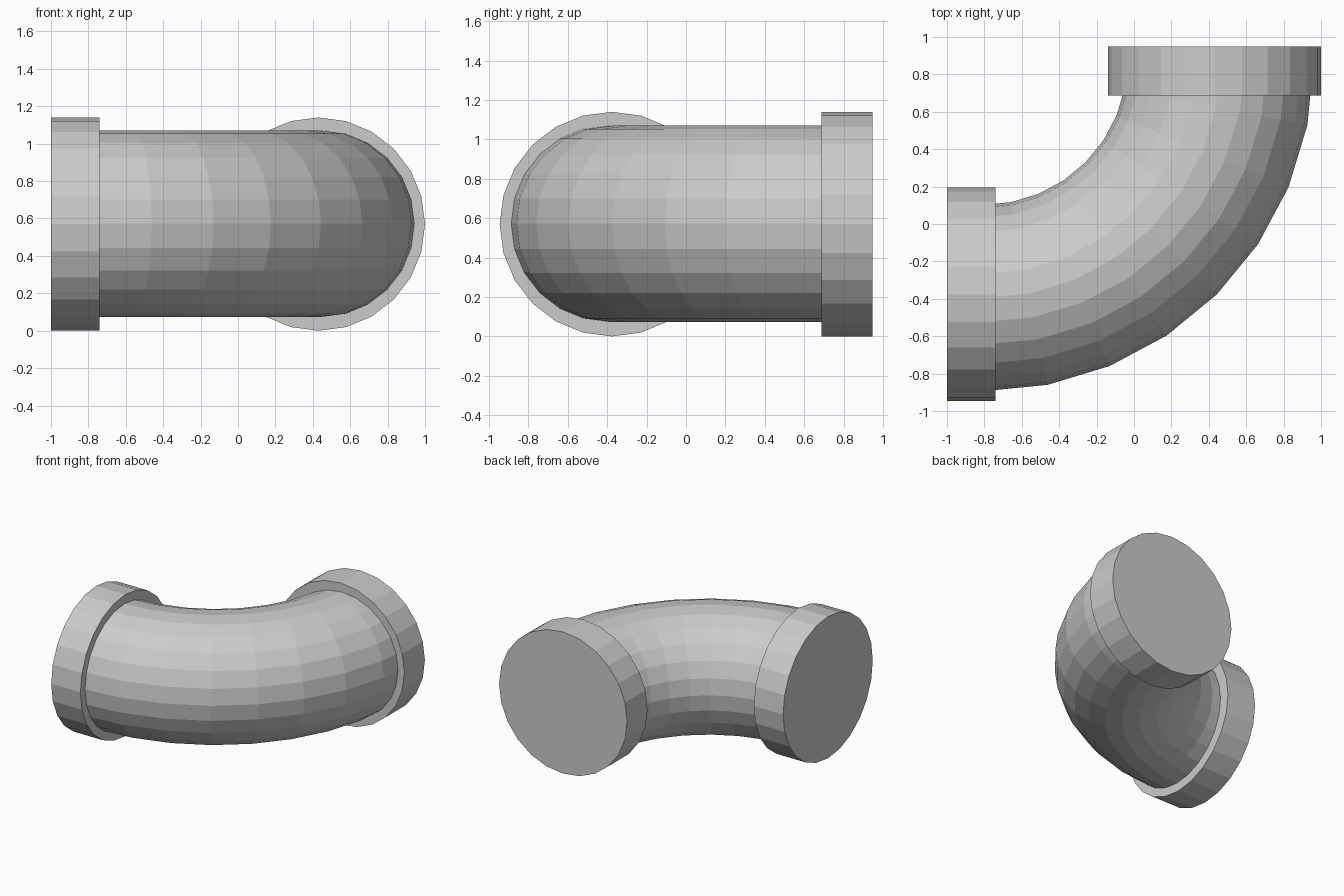
import bpy, bmesh
from math import pi, radians
from mathutils import Matrix, Vector

if "Cube" in bpy.data.objects:
    bpy.data.objects.remove(bpy.data.objects["Cube"])

SIDES = 24
PIPE_R, FLANGE_R, FLANGE_LEN = 0.498, 0.57, 0.26
Z = 0.57


def finish(bm, name):
    bmesh.ops.recalc_face_normals(bm, faces=bm.faces)
    mesh = bpy.data.meshes.new(name)
    bm.to_mesh(mesh)
    bm.free()
    obj = bpy.data.objects.new(name, mesh)
    bpy.context.collection.objects.link(obj)
    return obj


def flange(name, centre, rotation):
    bm = bmesh.new()
    bmesh.ops.create_cone(bm, cap_ends=True, segments=SIDES, radius1=FLANGE_R,
                          radius2=FLANGE_R, depth=FLANGE_LEN,
                          matrix=Matrix.Translation(centre) @ rotation)
    return finish(bm, name)


# Elbow: a circle swept a quarter turn in eight steps
bm = bmesh.new()
bend_centre = Vector((-0.807, 0.874, Z + 0.002))
bend_r = 1.27
start = Matrix.Translation(bend_centre - Vector((0, bend_r, 0))) @ Matrix.Rotation(pi / 2, 4, 'Y')
bmesh.ops.create_circle(bm, segments=SIDES, radius=PIPE_R, matrix=start)
bmesh.ops.spin(bm, geom=bm.edges[:], cent=bend_centre, axis=(0, 0, 1),
               angle=radians(90), steps=8, use_duplicate=False)
finish(bm, "elbow_pipe")

# Solid end collars
flange("left_flange", (-0.87, -0.376, Z), Matrix.Rotation(pi / 2, 4, 'Y'))
flange("back_flange", (0.43, 0.818, Z), Matrix.Rotation(pi / 2, 4, 'X'))
